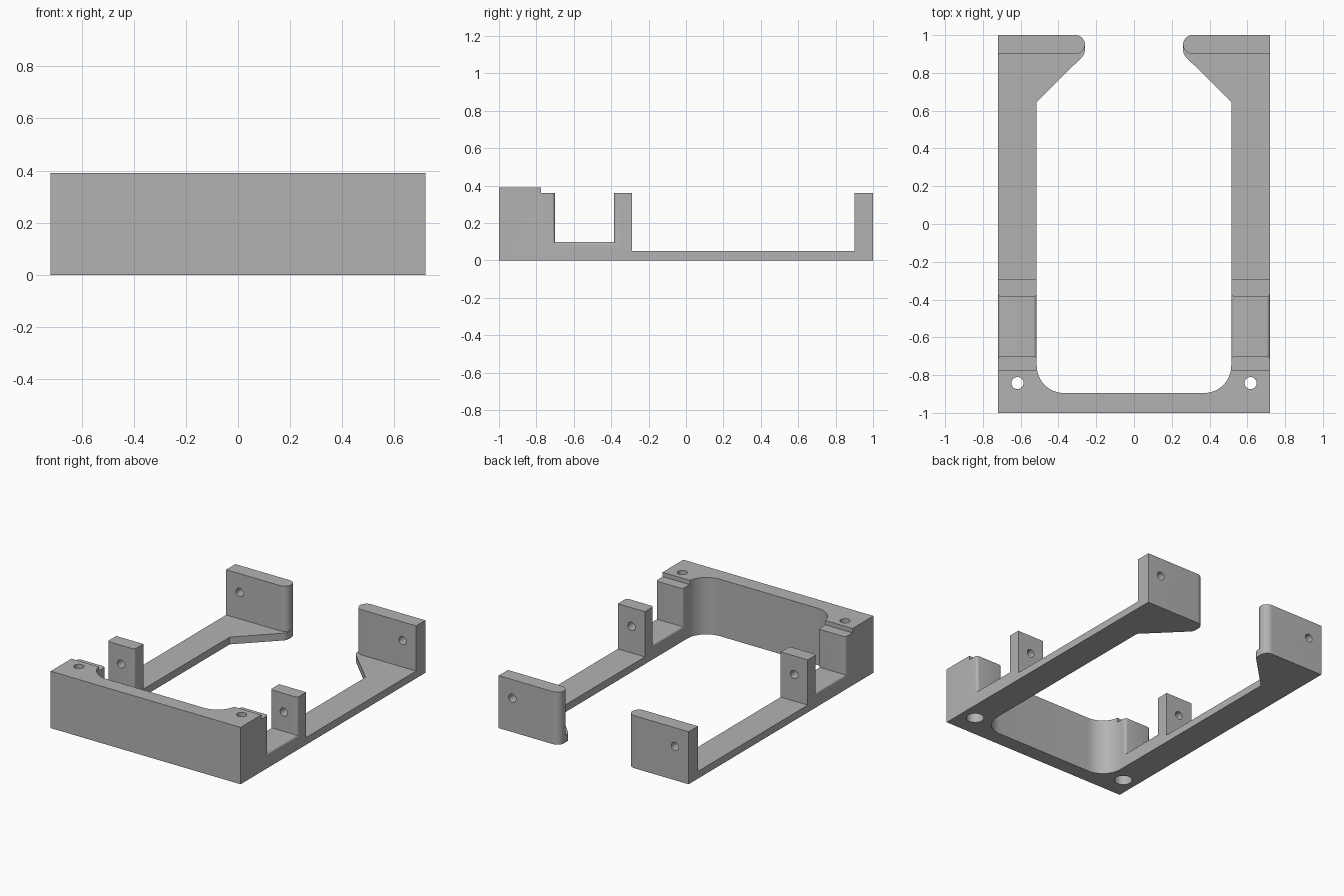
import bpy, bmesh
from math import radians, cos, sin, pi
from mathutils import Matrix, Vector

cube = bpy.data.objects.get("Cube")
if cube:
    bpy.data.objects.remove(cube, do_unlink=True)

grey = bpy.data.materials.new("grey plastic")
grey.use_nodes = True
COLOUR = (0.45, 0.45, 0.45, 1)
grey.diffuse_color = COLOUR
grey.node_tree.nodes["Principled BSDF"].inputs["Base Color"].default_value = COLOUR

W, IN = 0.72, 0.515              # outer and inner half widths
BLOCK, POST, POST_END = -0.70, -0.385, -0.29   # pocket and post limits along y
FLOOR, PLATE, TOP, FRONT = 0.10, 0.05, 0.36, 0.39
HOLE_X = 0.617


def finish(name, bm):
    bmesh.ops.recalc_face_normals(bm, faces=bm.faces)
    mesh = bpy.data.meshes.new(name)
    bm.to_mesh(mesh)
    bm.free()
    mesh.materials.append(grey)
    obj = bpy.data.objects.new(name, mesh)
    bpy.context.collection.objects.link(obj)
    return obj


def prism(name, outline, z0, z1):
    bm = bmesh.new()
    face = bm.faces.new([bm.verts.new((x, y, z0)) for x, y in outline])
    top = bmesh.ops.extrude_face_region(bm, geom=[face])["geom"]
    verts = [v for v in top if isinstance(v, bmesh.types.BMVert)]
    bmesh.ops.translate(bm, verts=verts, vec=(0, 0, z1 - z0))
    return finish(name, bm)


def slab(y0, y1, z0):
    return prism("cutter", [(-1, y0), (1, y0), (1, y1), (-1, y1)], z0, 1)


def rod(start, end, r):
    a, b = Vector(start), Vector(end)
    turn = (b - a).to_track_quat('Z', 'Y').to_matrix().to_4x4()
    bm = bmesh.new()
    bmesh.ops.create_cone(bm, cap_ends=True, segments=32, radius1=r, radius2=r,
                          depth=(b - a).length,
                          matrix=Matrix.Translation((a + b) / 2) @ turn)
    return finish("cutter", bm)


def activate(obj):
    bpy.ops.object.select_all(action='DESELECT')
    obj.select_set(True)
    bpy.context.view_layer.objects.active = obj


def cut(obj, cutter):
    cutter.hide_render = True
    activate(obj)
    mod = obj.modifiers.new("cut", 'BOOLEAN')
    mod.operation, mod.solver, mod.object = 'DIFFERENCE', 'EXACT', cutter
    bpy.ops.object.modifier_apply(modifier=mod.name)
    bpy.data.objects.remove(cutter, do_unlink=True)


def arc(cx, cy, r, a0, a1, n):
    angles = [radians(a0 + (a1 - a0) * i / n) for i in range(n + 1)]
    return [(cx + r * cos(a), cy + r * sin(a)) for a in angles]


# U-shaped frame with rounded inner corners and hooked back ends
half = (arc(0.37, -0.75, 0.145, -90, 0, 16) + [(IN, 0.645)]
        + arc(0.31, 0.92, 0.05, 225, 180, 6) + arc(0.31, 0.95, 0.05, 180, 90, 12)
        + [(W, 1), (W, -1)])
frame = prism("frame", half + [(-x, y) for x, y in reversed(half)], 0, FRONT)

# Step behind the front bar, pocket in front of the posts, thin rails behind
cut(frame, slab(-0.775, 1.1, TOP))
cut(frame, slab(BLOCK, POST, FLOOR))
cut(frame, slab(POST_END, 1.1, PLATE))

# Rounded rim along both sides of each pocket
bm = bmesh.new()
bm.from_mesh(frame.data)
bmesh.ops.remove_doubles(bm, verts=bm.verts, dist=1e-5)
bmesh.ops.dissolve_limit(bm, angle_limit=0.001, verts=bm.verts, edges=bm.edges)


def near(a, b):
    return abs(a - b) < 1e-3


def on_rim(edge):
    p, q = (v.co for v in edge.verts)
    side = near(p.x, q.x) and (near(abs(p.x), W) or near(abs(p.x), IN))
    wall = any(near(p.y, y) and near(q.y, y) for y in (BLOCK, POST))
    floor = near(p.z, FLOOR) and near(q.z, FLOOR)
    return side and (wall or floor) and min(p.z, q.z) > FLOOR - 1e-3


bmesh.ops.bevel(bm, geom=[e for e in bm.edges if on_rim(e)], offset=0.018,
                offset_type='OFFSET', segments=5, profile=0.5, affect='EDGES')
bm.to_mesh(frame.data)
bm.free()

# Back walls with a rounded inner end, and all screw holes
parts = [frame]
for side, s in (("left", 1), ("right", -1)):
    outline = [(W, 0.9), (W, 1)] + arc(0.31, 0.95, 0.05, 90, 270, 24)
    wall = prism("back_wall_" + side, [(s * x, y) for x, y in outline], PLATE, TOP)
    x = s * HOLE_X
    for part in (frame, wall):
        cut(part, rod((x, -0.5, 0.232), (x, 1.1, 0.232), 0.028))
    cut(frame, rod((x, -0.842, -0.1), (x, -0.842, 0.5), 0.032))
    cut(frame, rod((x, -0.842, -0.1), (x, -0.842, 0.25), 0.056))
    parts.append(wall)

for part in parts:
    activate(part)
    bpy.ops.object.shade_smooth_by_angle(angle=radians(30))
